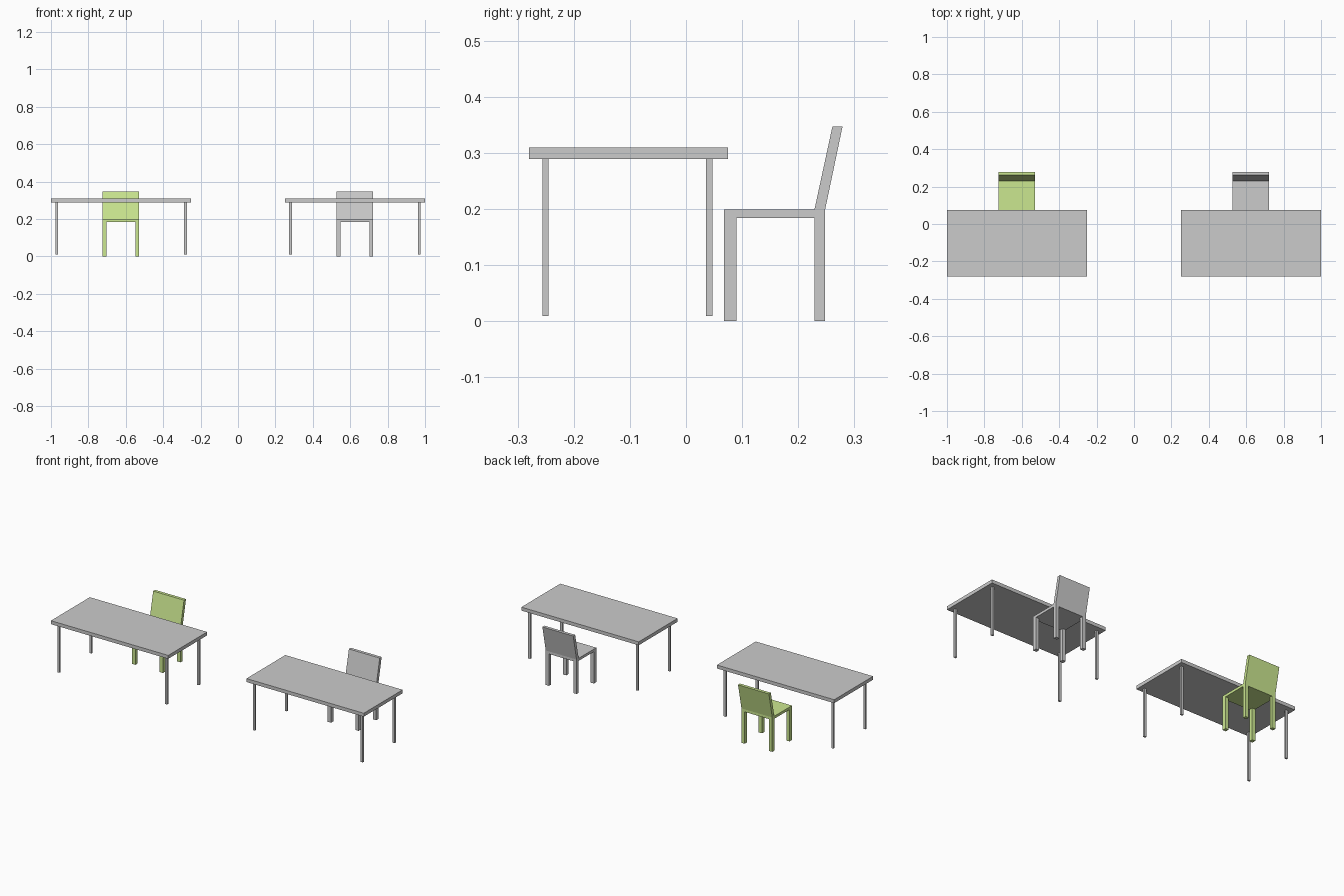
import bpy
import bmesh

if "Cube" in bpy.data.objects:
    bpy.data.objects.remove(bpy.data.objects["Cube"])

green = bpy.data.materials.new("green")
green.diffuse_color = (0.60, 0.80, 0.28, 1)
green.use_nodes = True
green.node_tree.nodes["Principled BSDF"].inputs["Base Color"].default_value = green.diffuse_color


def finish(name, bm, mat=None):
    bmesh.ops.recalc_face_normals(bm, faces=bm.faces)
    mesh = bpy.data.meshes.new(name)
    bm.to_mesh(mesh)
    bm.free()
    if mat:
        mesh.materials.append(mat)
    obj = bpy.data.objects.new(name, mesh)
    bpy.context.collection.objects.link(obj)


def extrude_x(name, profile, x0, x1, mat=None):
    """Sweep a closed (y, z) profile from x0 to x1."""
    bm = bmesh.new()
    face = bm.faces.new([bm.verts.new((x0, y, z)) for y, z in profile])
    new = bmesh.ops.extrude_face_region(bm, geom=[face])["geom"]
    verts = [v for v in new if isinstance(v, bmesh.types.BMVert)]
    bmesh.ops.translate(bm, verts=verts, vec=(x1 - x0, 0, 0))
    finish(name, bm, mat)


def box(name, x0, x1, y0, y1, z0, z1, mat=None):
    extrude_x(name, [(y0, z0), (y1, z0), (y1, z1), (y0, z1)], x0, x1, mat)


def table(label, x0):
    box(f"{label}_table_top", x0, x0 + 0.75, -0.28, 0.075, 0.289, 0.309)
    for side, x in (("left", x0 + 0.031), ("right", x0 + 0.719)):
        for end, y in (("front", -0.2505), ("back", 0.0415)):
            box(f"{label}_table_{end}_{side}_leg", x - 0.007, x + 0.007,
                y - 0.0055, y + 0.0055, 0.009, 0.289)


def chair(label, x0, mat=None):
    x1 = x0 + 0.197
    box(f"{label}_chair_seat", x0, x1, 0.068, 0.248, 0.184, 0.199, mat)
    # Leaning backrest
    extrude_x(f"{label}_chair_backrest",
              [(0.229, 0.199), (0.248, 0.199), (0.279, 0.347), (0.261, 0.347)],
              x0, x1, mat)
    for side, x in (("left", x0), ("right", x1 - 0.021)):
        for end, y0, y1 in (("front", 0.068, 0.090), ("back", 0.229, 0.248)):
            box(f"{label}_chair_{end}_{side}_leg", x, x + 0.021,
                y0, y1, 0, 0.184, mat)


table("left", -1.0)
table("right", 0.25)
chair("left", -0.725, green)
chair("right", 0.526)
